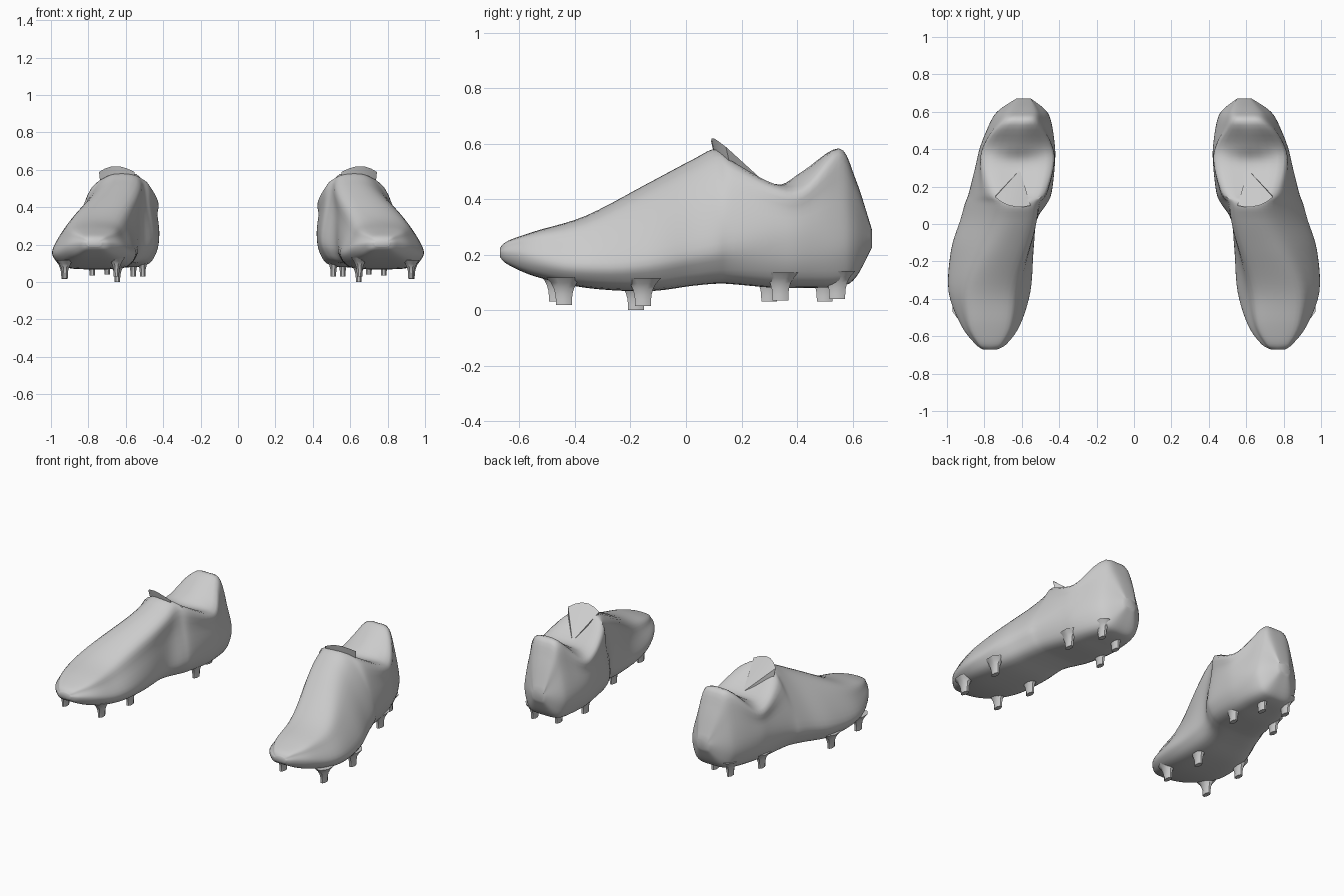
import bpy, bmesh, math

if "Cube" in bpy.data.objects:
    bpy.data.objects.remove(bpy.data.objects["Cube"])

def spline(pts, steps, closed=False):
    """Catmull-Rom resampling of equal-length tuples."""
    n, out = len(pts), []
    get = (lambda i: pts[i % n]) if closed else (lambda i: pts[max(0, min(n - 1, i))])
    for i in range(n if closed else n - 1):
        p = [get(i + k) for k in (-1, 0, 1, 2)]
        for s in range(steps):
            t = s / steps
            out.append(tuple(0.5 * (2*b + (c - a)*t + (2*a - 5*b + 4*c - d)*t*t
                                    + (3*b - a - 3*c + d)*t**3) for a, b, c, d in zip(*p)))
    if not closed:
        out.append(tuple(pts[-1]))
    return out

def ease(t):
    t = max(0, min(1, t))
    return t * t * (3 - 2 * t)

def finish(name, bm, smooth):
    """Turn a bmesh into an object mirrored to make the pair."""
    bmesh.ops.recalc_face_normals(bm, faces=bm.faces)
    me = bpy.data.meshes.new(name)
    bm.to_mesh(me)
    bm.free()
    ob = bpy.data.objects.new(name, me)
    bpy.context.collection.objects.link(ob)
    bpy.ops.object.select_all(action='DESELECT')
    ob.select_set(True)
    bpy.context.view_layer.objects.active = ob
    bpy.ops.object.shade_smooth_by_angle(angle=math.radians(smooth))
    ob.modifiers.new("pair", 'MIRROR').use_axis[0] = True

def loft(bm, rings):
    """Skin closed rings and cap both ends."""
    vs = [[bm.verts.new(p) for p in r] for r in rings]
    n = len(vs[0])
    for a, b in zip(vs, vs[1:]):
        for i in range(n):
            bm.faces.new((a[i], a[(i+1) % n], b[(i+1) % n], b[i]))
    bm.faces.new(vs[0])
    bm.faces.new(vs[-1])

# Shoe body stations: y, inner x, outer x, sole z, ridge z,
# shoulder half width, shoulder drop below the ridge
stations = [
    (-.67, .73, .81, .19, .225, .025, .005),
    (-.64, .68, .85, .163, .25, .055, .005),
    (-.54, .61, .925, .12, .285, .10, .01),
    (-.36, .555, .99, .08, .34, .12, .02),
    (-.14, .537, .975, .068, .455, .115, .03),
    (.02, .52, .925, .087, .54, .105, .035),
    (.11, .465, .9, .095, .58, .10, .03),
    (.17, .44, .88, .093, .525, .14, 0),
    (.32, .423, .845, .08, .45, .178, .003),
    (.42, .423, .82, .08, .50, .165, .06),
    (.55, .445, .765, .085, .582, .085, .02),
    (.61, .475, .72, .115, .475, .065, .02),
    (.67, .55, .63, .225, .29, .033, .005),
]

def section(s):
    """Cross-section: flat sole, bulged sides, narrow ridge that drifts to the toe."""
    y, xi, xo, zb, zt, half, drop = s
    w, zs = xo - xi, zt - drop
    zw = .17 + .09*ease((y + .3)/.6) + .04*ease((-.4 - y)/.27)
    xt = .62 + .15*ease((.12 - y)/.55) - .2*max(0, y - .5)
    so, si = xt + half, xt - half
    zm, z1, z2 = zw + .55*(zs - zw), zb + .06*(zw - zb), zb + .45*(zw - zb)
    ctrl = [((xi + xo)/2, zb), (xo - .17*w, z1), (xo - .035*w, z2), (xo, zw),
            (so + .58*(xo - so), zm), (so, zs), (xt, zt), (si, zs),
            (si + .5*(xi - si), zm), (xi, zw), (xi + .035*w, z2), (xi + .17*w, z1)]
    return [(x, y, z) for x, z in spline(ctrl, 4, True)]

bm = bmesh.new()
loft(bm, [section(s) for s in spline(stations, 5)])
finish("shoe_body", bm, 50)

# Tongue: flared fan rising from the opening, with a skirt sinking into the body
bm = bmesh.new()
apex = bm.verts.new((.61, .29, .455))
rim, low = [], []
for i in range(6):
    a = math.radians(-107 + 12*i)
    x, y = .61 + .195*math.cos(a), .29 + .2*math.sin(a)
    z = .588 + .032*math.sin(math.pi*i/5)
    rim.append(bm.verts.new((x, y, z)))
    low.append(bm.verts.new((x*.9 + .064, y + .02, z - .09)))
for i in range(5):
    bm.faces.new((apex, rim[i], rim[i+1]))
    bm.faces.new((rim[i], low[i], low[i+1], rim[i+1]))
bm.faces.new((apex, low[0], rim[0]))
bm.faces.new((apex, rim[-1], low[-1]))
finish("tongue", bm, 30)

# Studs: flared pegs under forefoot and heel (x, y, tip z)
studs = [(.65, -.465, .03), (.925, -.44, .018), (.645, -.18, 0), (.93, -.155, .015),
         (.51, .3, .03), (.78, .34, .035), (.56, .5, .03), (.7, .545, .04)]
bm = bmesh.new()
for x, y, z in studs:
    rings = []
    for k in range(6):
        t = k / 5
        rx, ry = .016 + .034*t**3, .031 + .039*t**3
        rings.append([(x + rx*math.cos(a), y + ry*math.sin(a), z + .1*t)
                      for a in (math.tau*(j + .5)/8 for j in range(8))])
    loft(bm, rings)
finish("studs", bm, 50)
